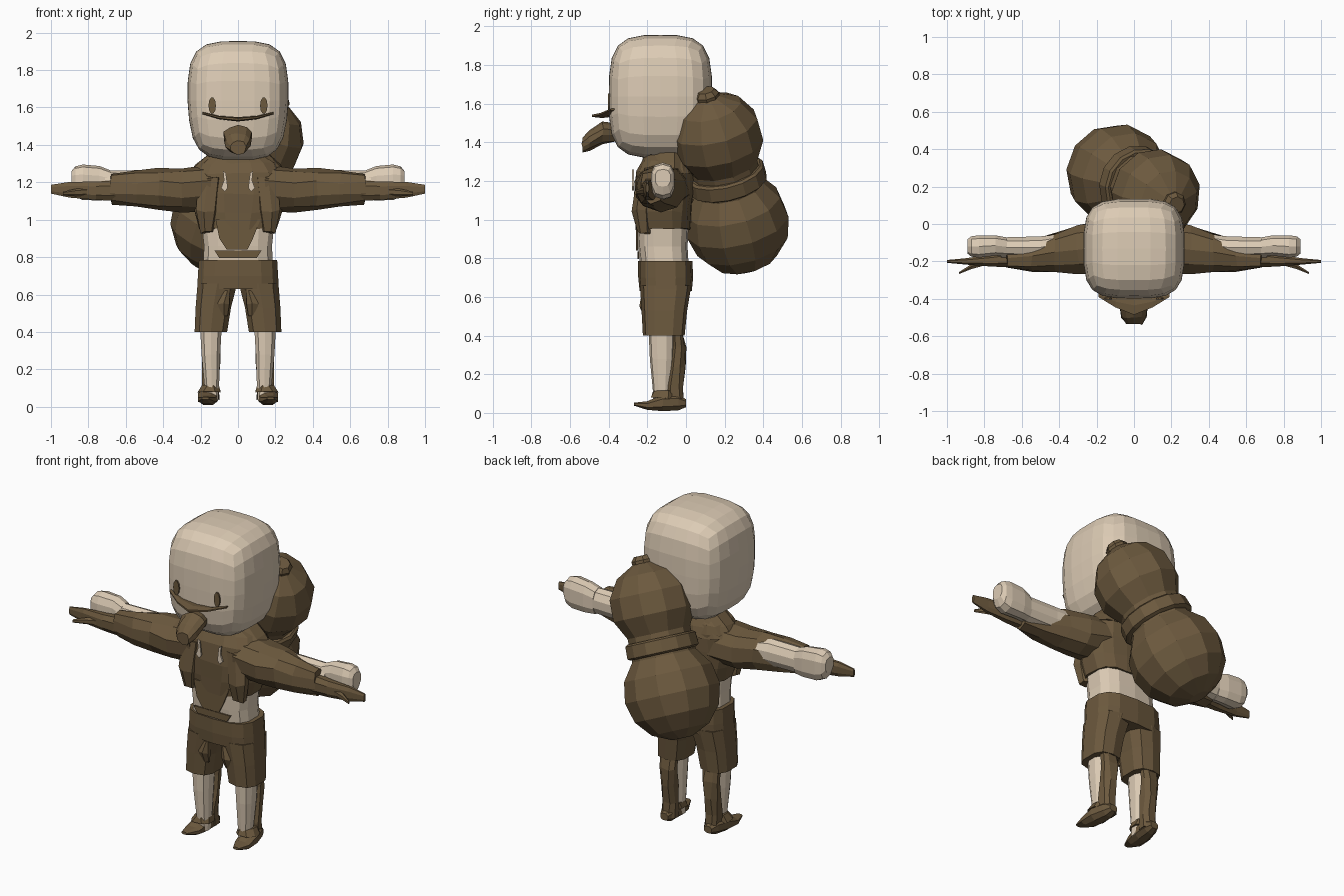
import bpy, bmesh, math, random
from mathutils import Vector
random.seed(4)


def material(name, rgb):
    m = bpy.data.materials.new(name)
    m.diffuse_color = (*rgb, 1)
    return m


CREAM = material("cream", (0.72, 0.60, 0.46))
BROWN = material("brown", (0.15, 0.10, 0.048))


def finish(name, bm, mat, mirror=False):
    bmesh.ops.recalc_face_normals(bm, faces=bm.faces)
    me = bpy.data.meshes.new(name)
    bm.to_mesh(me)
    bm.free()
    me.materials.append(mat)
    ob = bpy.data.objects.new(name, me)
    bpy.context.collection.objects.link(ob)
    if mirror:
        mod = ob.modifiers.new("mirror", 'MIRROR')
        mod.use_clip = False
        mod.use_mirror_merge = False
    return ob


def loft(name, axis, sections, mat, sides=10, power=2.0, mirror=False, crumple=0.0, frame=None):
    """Skin rings (position, centre a, centre b, radius a, radius b) along an axis."""
    bm = bmesh.new()
    rings = []
    for t, ca, cb, ra, rb in sections:
        ring = []
        for i in range(sides):
            ang = 2 * math.pi * (i + 0.5) / sides
            c, s = math.cos(ang), math.sin(ang)
            a = ca + ra * math.copysign(abs(c) ** (2 / power), c)
            b = cb + rb * math.copysign(abs(s) ** (2 / power), s)
            p = {'x': (t, a, b), 'y': (a, t, b), 'z': (a, b, t)}[axis]
            p = Vector(p) + Vector([random.uniform(-crumple, crumple) for _ in range(3)])
            if frame:
                p = frame[0] + frame[1] @ p
            ring.append(bm.verts.new(p))
        rings.append(ring)
    for r0, r1 in zip(rings, rings[1:]):
        for i in range(sides):
            j = (i + 1) % sides
            bm.faces.new((r0[i], r0[j], r1[j], r1[i]))
    bm.faces.new(rings[0])
    bm.faces.new(rings[-1])
    return finish(name, bm, mat, mirror)


def plate(name, pts, y, mat, mirror=False, thick=0.009):
    """Flat outline in x and z, facing the front."""
    bm = bmesh.new()
    f = bm.faces.new([bm.verts.new((x, y, z)) for x, z in pts])
    out = bmesh.ops.extrude_face_region(bm, geom=[f])
    for v in out['geom']:
        if isinstance(v, bmesh.types.BMVert):
            v.co.y += thick
    return finish(name, bm, mat, mirror)


# Head: a faceted rounded box
bm = bmesh.new()
bmesh.ops.create_cube(bm, size=2)
bmesh.ops.subdivide_edges(bm, edges=bm.edges, cuts=5, use_grid_fill=True)
for v in bm.verts:
    n = sum(abs(c) ** 3.6 for c in v.co) ** (1 / 3.6)
    p = v.co / n
    taper = 1 - 0.08 * max(0, -p.z)
    v.co = (p.x * 0.27 * taper, -0.132 + p.y * 0.267, 1.637 + p.z * 0.318)
finish("head", bm, CREAM)

# Face: eyes, lip and snout
plate("eye", [(0.138 + 0.02 * math.cos(k * math.pi / 5), 1.61 + 0.045 * math.sin(k * math.pi / 5))
              for k in range(10)], -0.403, BROWN, mirror=True)
loft("lip", 'x', [(0, -0.435, 1.537, 0.058, 0.012), (0.1, -0.415, 1.546, 0.035, 0.009),
                  (0.19, -0.38, 1.57, 0.012, 0.006)], BROWN, 6, mirror=True)
loft("snout", 'y', [(-0.37, 0, 1.45, 0.055, 0.05), (-0.43, 0, 1.45, 0.078, 0.058),
                    (-0.5, 0, 1.41, 0.07, 0.055), (-0.537, 0, 1.385, 0.045, 0.035)],
     BROWN, 10, crumple=0.004)

# Body, jacket and collar
loft("waist", 'z', [(0.74, 0, -0.11, 0.19, 0.125), (0.86, 0, -0.12, 0.185, 0.128),
                    (1.0, 0, -0.12, 0.2, 0.135)], CREAM, 14, 3)
loft("jacket", 'z', [(0.95, 0, -0.118, 0.205, 0.142), (1.04, 0, -0.118, 0.235, 0.148),
                     (1.14, 0, -0.117, 0.25, 0.152), (1.25, 0, -0.11, 0.245, 0.148),
                     (1.30, 0, -0.1, 0.21, 0.125), (1.34, 0, -0.1, 0.15, 0.11)],
     BROWN, 16, 2.8, crumple=0.006)
loft("collar", 'z', [(1.235, 0, -0.105, 0.275, 0.155), (1.29, 0, -0.1, 0.23, 0.135),
                     (1.345, 0, -0.1, 0.17, 0.115)], BROWN, 12, 2.2, crumple=0.006)
plate("shirt_front", [(-0.12, 1.0), (-0.1, 0.9), (-0.06, 0.84), (0.05, 0.84),
                      (0.08, 0.9), (0.12, 1.0)], -0.258, BROWN)
plate("waist_pocket", [(-0.125, 0.835), (-0.1, 0.795), (0.1, 0.795), (0.125, 0.835)],
      -0.252, BROWN)
plate("jacket_string", [(0.07, 1.15), (0.09, 1.17), (0.075, 1.21), (0.08, 1.26),
                        (0.065, 1.25), (0.055, 1.17)], -0.279, CREAM, mirror=True)
loft("jacket_flap", 'z', [(0.93, 0.165, -0.215, 0.04, 0.04), (1.05, 0.16, -0.225, 0.065, 0.05),
                          (1.22, 0.15, -0.21, 0.06, 0.05)], BROWN, 7, mirror=True, crumple=0.008)

# Arms: sleeve, bare forearm, fist and open hand
loft("sleeve", 'x', [(0.15, -0.12, 1.17, 0.14, 0.12), (0.3, -0.135, 1.16, 0.135, 0.115),
                     (0.42, -0.155, 1.165, 0.11, 0.105), (0.55, -0.17, 1.165, 0.085, 0.095),
                     (0.68, -0.178, 1.165, 0.062, 0.08)], BROWN, 10, 2.3, mirror=True, crumple=0.008)
loft("forearm", 'x', [(0.32, -0.085, 1.19, 0.04, 0.05), (0.5, -0.125, 1.185, 0.062, 0.08),
                      (0.71, -0.125, 1.185, 0.056, 0.078)], CREAM, 10, mirror=True)
loft("fist", 'x', [(0.68, -0.122, 1.185, 0.052, 0.078), (0.74, -0.115, 1.195, 0.056, 0.092),
                   (0.83, -0.12, 1.2, 0.062, 0.095), (0.87, -0.12, 1.205, 0.056, 0.08),
                   (0.89, -0.12, 1.215, 0.04, 0.045)], CREAM, 10, 2.8, mirror=True)
loft("open_hand", 'x', [(0.64, -0.185, 1.155, 0.05, 0.06), (0.76, -0.195, 1.155, 0.035, 0.052),
                        (0.9, -0.2, 1.16, 0.018, 0.045), (1.0, -0.2, 1.163, 0.008, 0.025)],
     BROWN, 8, 2.4, mirror=True)
loft("thumb", 'x', [(0.78, -0.195, 1.15, 0.025, 0.025), (0.87, -0.228, 1.145, 0.015, 0.02),
                    (0.935, -0.262, 1.14, 0.006, 0.01)], BROWN, 6, mirror=True)

# Shorts
loft("shorts_hip", 'z', [(0.63, 0, -0.105, 0.222, 0.135), (0.7, 0, -0.105, 0.218, 0.142),
                         (0.785, 0, -0.107, 0.213, 0.14)], BROWN, 14, 3)
loft("shorts_leg", 'z', [(0.40, 0.145, -0.115, 0.09, 0.108), (0.53, 0.132, -0.112, 0.098, 0.118),
                         (0.66, 0.11, -0.105, 0.11, 0.133)], BROWN, 10, 2.8, mirror=True)
loft("shorts_fold", 'z', [(0.49, 0.075, -0.2, 0.02, 0.018), (0.55, 0.075, -0.215, 0.035, 0.025),
                          (0.62, 0.06, -0.21, 0.02, 0.02)], BROWN, 6, mirror=True, crumple=0.005)

# Lower legs with wraps behind, and shoes
loft("shin", 'z', [(0.03, 0.14, -0.13, 0.035, 0.04), (0.1, 0.14, -0.125, 0.04, 0.045),
                   (0.28, 0.145, -0.125, 0.052, 0.062), (0.42, 0.145, -0.125, 0.06, 0.068)],
     CREAM, 10, 2.4, mirror=True)
loft("calf_wrap", 'z', [(0.04, 0.145, -0.055, 0.045, 0.045), (0.13, 0.145, -0.06, 0.045, 0.042),
                        (0.24, 0.145, -0.043, 0.05, 0.038), (0.34, 0.145, -0.036, 0.052, 0.036),
                        (0.42, 0.145, -0.045, 0.055, 0.03)], BROWN, 8, 2.4, mirror=True, crumple=0.006)
loft("shoe", 'y', [(-0.27, 0.175, 0.045, 0.02, 0.008), (-0.2, 0.168, 0.038, 0.05, 0.024),
                   (-0.12, 0.16, 0.052, 0.058, 0.046), (-0.04, 0.15, 0.055, 0.045, 0.045),
                   (0.0, 0.148, 0.05, 0.028, 0.022)], BROWN, 8, 2.3, mirror=True)
loft("shoe_cuff", 'z', [(0.075, 0.155, -0.12, 0.07, 0.065), (0.115, 0.148, -0.11, 0.052, 0.06)],
     BROWN, 8, mirror=True, crumple=0.006)

# Gourd on the back: two bulbs, a belt and a stopper along a leaning axis
low, high = Vector((-0.09, 0.265, 0.985)), Vector((0.115, 0.16, 1.425))
frame = (low, (high - low).to_track_quat('Z', 'Y'))
length = (high - low).length


def bulb(centre, radius, start, end, steps):
    rows = []
    for i in range(steps + 1):
        a = math.radians(start + (end - start) * i / steps)
        rows.append((centre + radius * math.sin(a), 0, 0, radius * math.cos(a), radius * math.cos(a)))
    return rows


loft("gourd", 'z', bulb(0, 0.273, -78, 48, 5) + bulb(length, 0.242, -42, 76, 4),
     BROWN, 11, frame=frame)
loft("gourd_belt", 'z', [(0.215, 0, 0, 0.192, 0.192), (0.225, 0, 0, 0.208, 0.208),
                         (0.295, 0, 0, 0.204, 0.204), (0.305, 0, 0, 0.19, 0.19)],
     BROWN, 14, frame=frame)
loft("gourd_stopper", 'z', [(length + 0.2, 0, 0, 0.06, 0.06), (length + 0.25, 0, 0, 0.065, 0.065),
                            (length + 0.275, 0, 0, 0.045, 0.045)], BROWN, 8, frame=frame)
